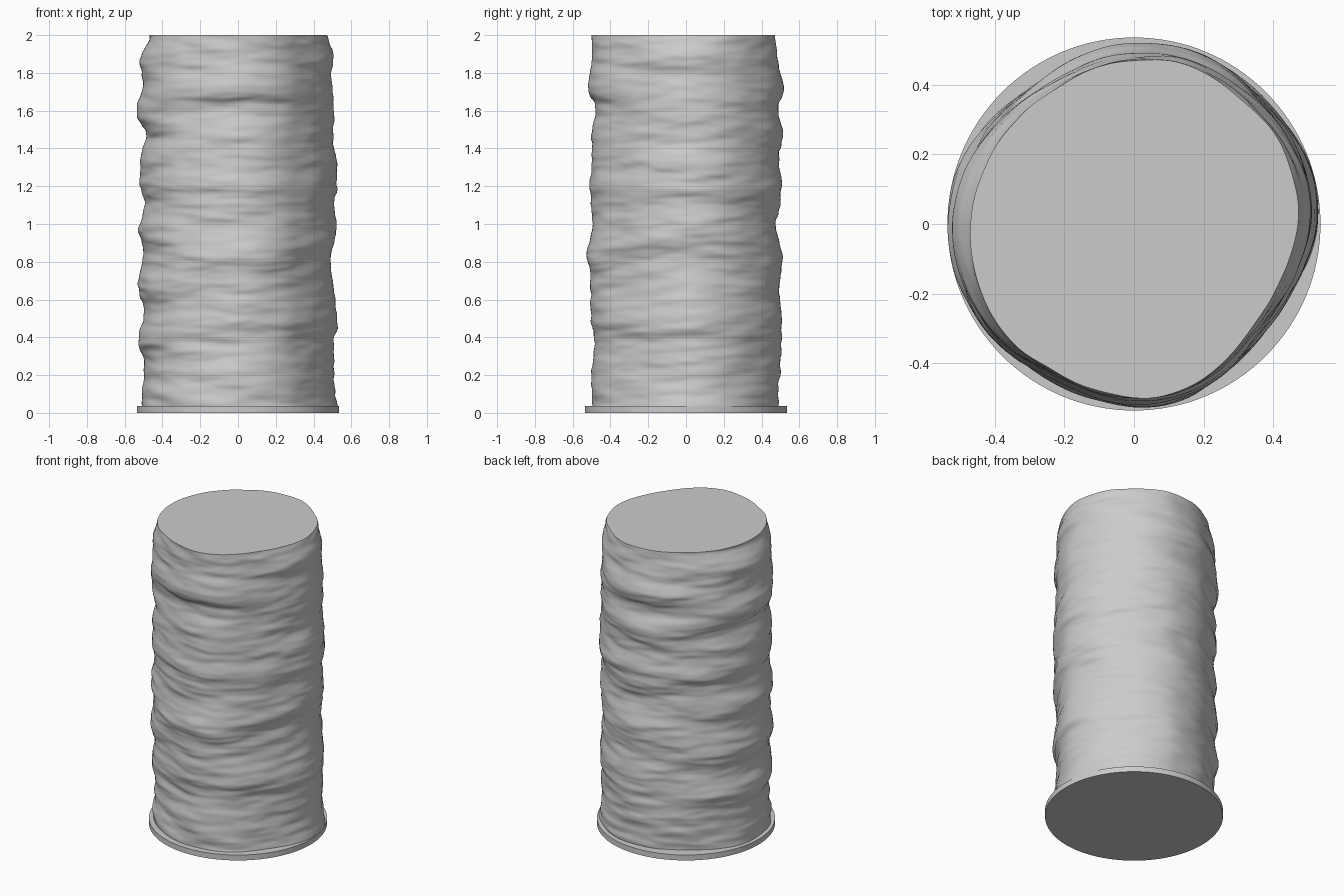
import bpy, bmesh, math
from mathutils import Vector, noise

if "Cube" in bpy.data.objects:
    bpy.data.objects.remove(bpy.data.objects["Cube"])

stone = bpy.data.materials.new("pale grey stone")
stone.diffuse_color = (0.6, 0.6, 0.6, 1)
stone.use_nodes = True
stone.node_tree.nodes["Principled BSDF"].inputs["Base Color"].default_value = stone.diffuse_color

# Lobed plan outline: mean radius every 15 degrees
OUTLINE = [.51, .515, .51, .505, .508, .508, .495, .485, .475, .48, .495, .505,
           .51, .51, .51, .505, .49, .49, .50, .50, .49, .475, .475, .49]

# Height profiles (height, radius) along +x, +y, -x, -y
PROFILES = [
    [(0, .53), (.2, .505), (.35, .505), (.5, .52), (.65, .505), (.8, .49), (.95, .522),
     (1.1, .505), (1.2, .525), (1.33, .522), (1.42, .50), (1.6, .512), (1.8, .492), (1.87, .505), (2, .475)],
    [(0, .48), (.2, .495), (.35, .50), (.5, .505), (.6, .49), (.83, .507), (1, .475),
     (1.2, .505), (1.3, .49), (1.5, .512), (1.6, .488), (1.73, .517), (1.85, .48), (2, .473)],
    [(0, .51), (.27, .495), (.4, .527), (.53, .50), (.68, .532), (.85, .50), (.98, .527),
     (1.1, .495), (1.2, .518), (1.35, .517), (1.45, .49), (1.6, .535), (1.75, .505), (1.87, .515), (2, .47)],
    [(0, .50), (.2, .50), (.35, .48), (.5, .505), (.7, .50), (.85, .522), (1, .495),
     (1.2, .51), (1.3, .50), (1.45, .50), (1.6, .48), (1.73, .517), (1.85, .495), (2, .50)],
]


def ease(a, b, t):
    return a + (b - a) * t * t * (3 - 2 * t)


def around(values, angle):
    """Smooth cyclic lookup (Catmull-Rom) of evenly spaced values."""
    n = len(values)
    f = angle / math.tau * n
    i, t = int(f), f - int(f)
    a, b, c, d = (values[(i + k) % n] for k in (-1, 0, 1, 2))
    return b + .5 * t * (c - a + t * (2*a - 5*b + 4*c - d + t * (3*(b - c) + d - a)))


def profile(points, z):
    for (z0, r0), (z1, r1) in zip(points, points[1:]):
        if z <= z1:
            return ease(r0, r1, (z - z0) / (z1 - z0))
    return points[-1][1]


def radius(angle, z):
    q = angle / (math.pi / 2)
    i = int(q) % 4
    # layers dip and rise gently around the column
    c, s = math.cos(angle), math.sin(angle)
    delta = [profile(PROFILES[k], z) - OUTLINE[k * 6] for k in range(4)]
    r = around(OUTLINE, angle) + ease(delta[i], delta[(i + 1) % 4], q - int(q))
    # flattened strata: broad bands plus fine wrinkles
    r += .009 * noise.noise(Vector((c * 1.7, s * 1.7, z * 8 + .3 * c)))
    r += .008 * noise.noise(Vector((c * 2.2 + 7, s * 2.2, z * 19 - .5 * s)))
    r += .003 * noise.noise(Vector((c * 4, s * 4 + 5, z * 38)))
    return min(r, .535)


def finish(bm, name):
    bmesh.ops.recalc_face_normals(bm, faces=bm.faces)
    mesh = bpy.data.meshes.new(name)
    bm.to_mesh(mesh)
    bm.free()
    mesh.materials.append(stone)
    obj = bpy.data.objects.new(name, mesh)
    bpy.context.collection.objects.link(obj)
    bpy.ops.object.select_all(action='DESELECT')
    obj.select_set(True)
    bpy.context.view_layer.objects.active = obj
    bpy.ops.object.shade_smooth_by_angle(angle=math.radians(50))
    return obj


# Weathered column: stacked rings with capped ends
SIDES, ROWS, BOTTOM, TOP = 144, 200, .03, 2.0
bm = bmesh.new()
rings = []
for j in range(ROWS + 1):
    z = BOTTOM + (TOP - BOTTOM) * j / ROWS
    fade = math.sin(math.pi * j / ROWS) ** .5 if 0 < j < ROWS else 0
    ring = []
    for i in range(SIDES):
        a = math.tau * i / SIDES
        c, s = math.cos(a), math.sin(a)
        r = radius(a, z)
        # sagging ledges
        sag = -.9 * fade * (r - around(OUTLINE, a)) * .6
        ring.append(bm.verts.new((r * c, r * s, min(TOP, max(BOTTOM, z + sag)))))
    rings.append(ring)
for low, high in zip(rings, rings[1:]):
    for i in range(SIDES):
        k = (i + 1) % SIDES
        bm.faces.new((low[i], low[k], high[k], high[i]))
bm.faces.new(rings[0][::-1])
bm.faces.new(rings[-1])
finish(bm, "column")

# Thin round base plate
bm = bmesh.new()
bmesh.ops.create_cone(bm, cap_ends=True, segments=128, radius1=.535, radius2=.535, depth=.036)
bmesh.ops.translate(bm, verts=bm.verts, vec=(0, 0, .018))
finish(bm, "base_plate")
